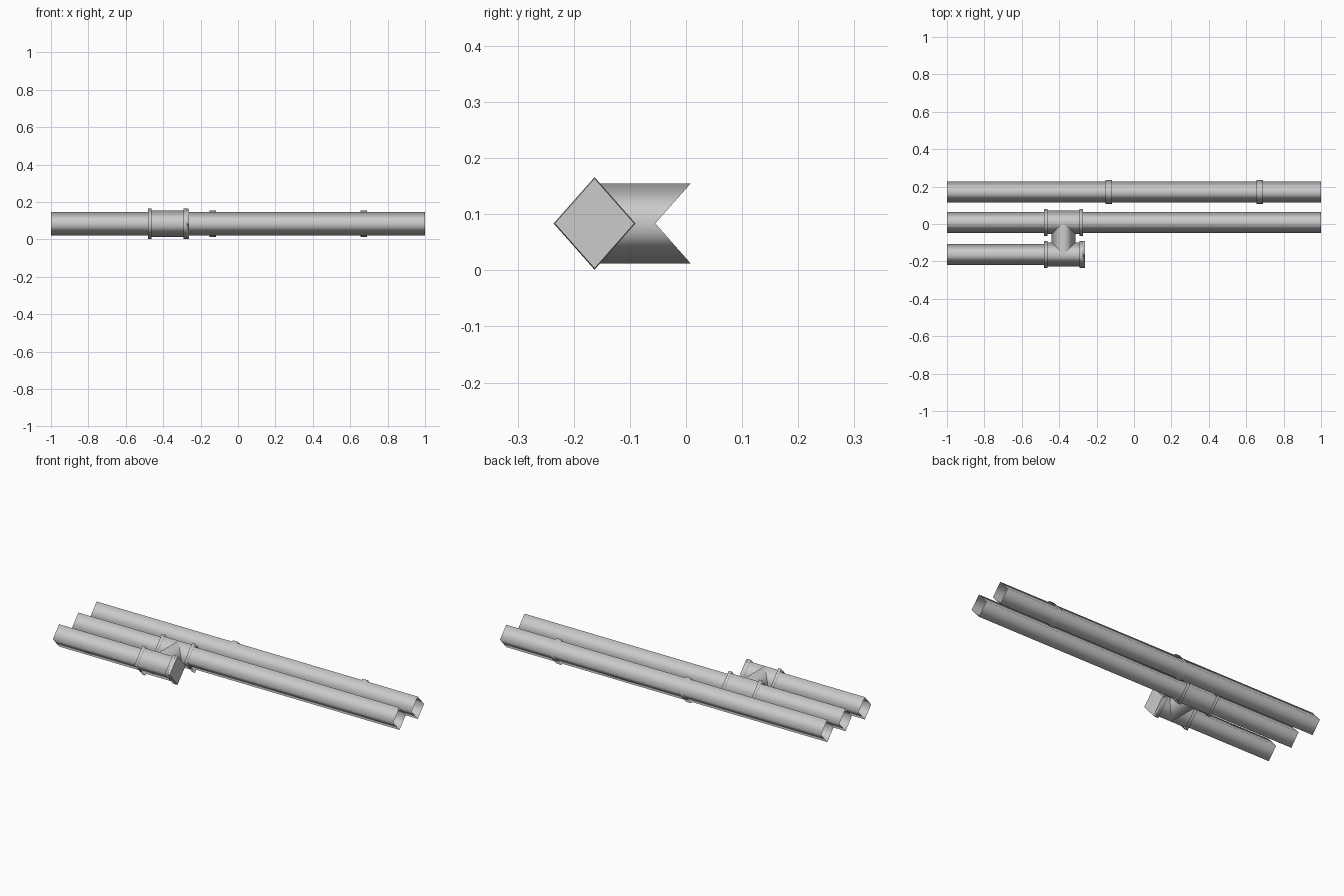
import bpy, bmesh
from mathutils import Vector

if "Cube" in bpy.data.objects:
    bpy.data.objects.remove(bpy.data.objects["Cube"])

# Light grey metal used everywhere
metal = bpy.data.materials.new("light_grey_metal")
metal.use_nodes = True
GREY = (0.6, 0.6, 0.6, 1)
metal.diffuse_color = GREY
metal.node_tree.nodes["Principled BSDF"].inputs["Base Color"].default_value = GREY

ZC = 0.0835                       # height of all pipe axes
FRONT, MIDDLE, REAR = -0.163, 0.0085, 0.171
RATIO = 0.885                     # diamond width against height
PIPE, BODY, COLLAR = 0.063, 0.0715, 0.0825
TEE_X = -0.377


def loft(name, rings, cap=False, smooth=True):
    """Skin four-cornered rings into an open tube, optionally closing the last."""
    bm = bmesh.new()
    rows = [[bm.verts.new(p) for p in ring] for ring in rings]
    for a, b in zip(rows, rows[1:]):
        for i in range(4):
            j = (i + 1) % 4
            bm.faces.new((a[i], a[j], b[j], b[i]))
    if cap:
        bm.faces.new(rows[-1])
    bmesh.ops.recalc_face_normals(bm, faces=bm.faces)
    # an open tube needs its outward side checked against its own axis
    centre = sum((v.co for v in bm.verts), Vector()) / len(bm.verts)
    side = bm.faces[:][0]
    if side.normal.dot(side.calc_center_median() - centre) < 0:
        bmesh.ops.reverse_faces(bm, faces=bm.faces)
    for f in bm.faces:
        f.smooth = smooth
    mesh = bpy.data.meshes.new(name)
    bm.to_mesh(mesh)
    bm.free()
    mesh.materials.append(metal)
    obj = bpy.data.objects.new(name, mesh)
    bpy.context.collection.objects.link(obj)
    return obj


def diamond(x, y, half):
    w = half * RATIO
    return [(x, y, ZC + half), (x, y + w, ZC), (x, y, ZC - half), (x, y - w, ZC)]


def tube(name, x0, x1, y, half):
    return loft(name, [diamond(x0, y, half), diamond(x1, y, half)])


# Long pipes
tube("rear_pipe", -1, 1, REAR, PIPE)
tube("middle_pipe", -1, 1, MIDDLE, PIPE)
tube("front_pipe", -1, -0.46, FRONT, PIPE)

# Joint sleeves on the rear pipe
for side, x in (("right", -0.135), ("left", 0.672)):
    tube(f"{side}_pipe_sleeve", x - 0.017, x + 0.017, REAR, BODY)

# Tee fittings with a collar at each end
for label, y in (("middle", MIDDLE), ("front", FRONT)):
    tube(f"{label}_tee_body", -0.478, -0.275, y, BODY)
    for side, x in (("right", -0.471), ("left", -0.282)):
        tube(f"{label}_tee_{side}_collar", x - 0.009, x + 0.009, y, COLLAR)

# Closed end of the front tee
loft("front_tee_end_cap",
     [diamond(-0.273, FRONT, COLLAR), diamond(-0.262, FRONT, COLLAR * 0.97)],
     cap=True, smooth=False)

# Branch between the tees, mitred onto both bodies
w = BODY * RATIO
rings = []
for y, toward in ((FRONT, 1), (MIDDLE, -1)):
    rings.append([(TEE_X, y, ZC + BODY), (TEE_X + w, y + toward * w, ZC),
                  (TEE_X, y, ZC - BODY), (TEE_X - w, y + toward * w, ZC)])
loft("tee_branch", rings)
